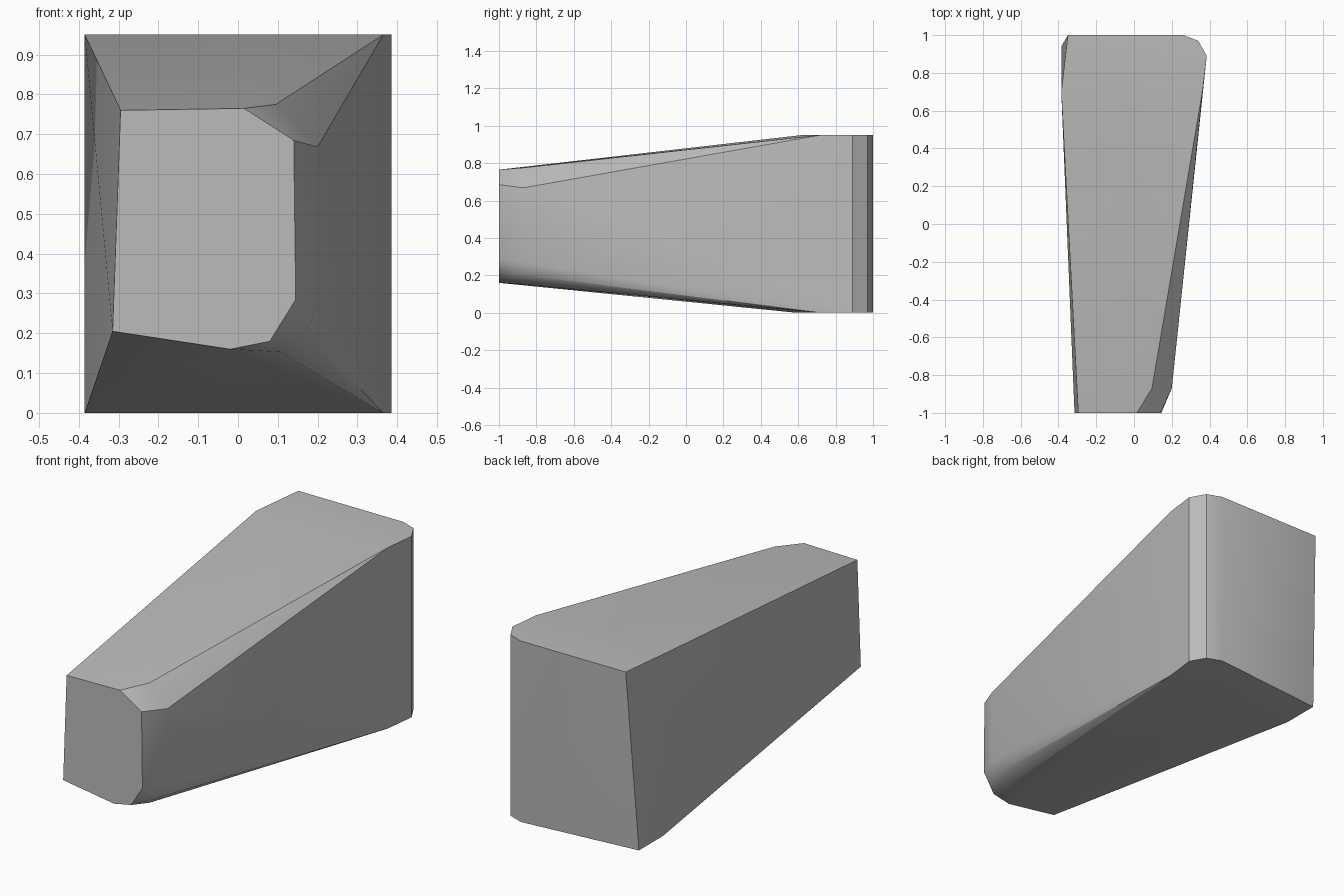
import bpy, bmesh
from math import radians

cube = bpy.data.objects.get("Cube")
if cube:
    bpy.data.objects.remove(cube, do_unlink=True)

# Single grey colour
grey = bpy.data.materials.new("mid_grey")
grey.use_nodes = True
colour = (0.5, 0.5, 0.5, 1)
grey.diffuse_color = colour
grey.node_tree.nodes["Principled BSDF"].inputs["Base Color"].default_value = colour

# Small front face, clipped on its left-hand corners (x, z)
front = [(-.295, .76), (.015, .765), (.14, .685), (.145, .285),
         (.08, .18), (-.02, .16), (-.315, .205)]
points = [(x, -1, z) for x, z in front]

# Bevelled shoulders just behind the front face
points += [(.095, -.87, .775), (.2, -.87, .668), (.2, -.87, .27),
           (.17, -.9, .205), (.105, -.88, .153)]

# Tall back end with a rounded vertical corner
height = .95
for z in (0, height):
    points += [(x, y, z) for x, y in
               [(.26, 1), (.34, .97), (.385, .89), (.365, .72)]]
points += [(-.385, .94, 0), (-.385, .74, 0), (0, .59, 0),
           (-.35, 1, height), (-.385, .7, height), (0, .62, height)]

# Wrap the corners into one tapered solid
bm = bmesh.new()
for p in points:
    bm.verts.new(p)
hull = bmesh.ops.convex_hull(bm, input=bm.verts)
loose = [v for v in bm.verts if not v.link_faces]
bmesh.ops.delete(bm, geom=loose, context="VERTS")
bmesh.ops.dissolve_limit(bm, angle_limit=radians(1), verts=bm.verts, edges=bm.edges)
bmesh.ops.recalc_face_normals(bm, faces=bm.faces)
mesh = bpy.data.meshes.new("tapered_block")
bm.to_mesh(mesh)
bm.free()
mesh.materials.append(grey)

block = bpy.data.objects.new("tapered_block", mesh)
bpy.context.collection.objects.link(block)
bpy.ops.object.select_all(action="DESELECT")
block.select_set(True)
bpy.context.view_layer.objects.active = block
bpy.ops.object.shade_smooth_by_angle(angle=radians(30))
